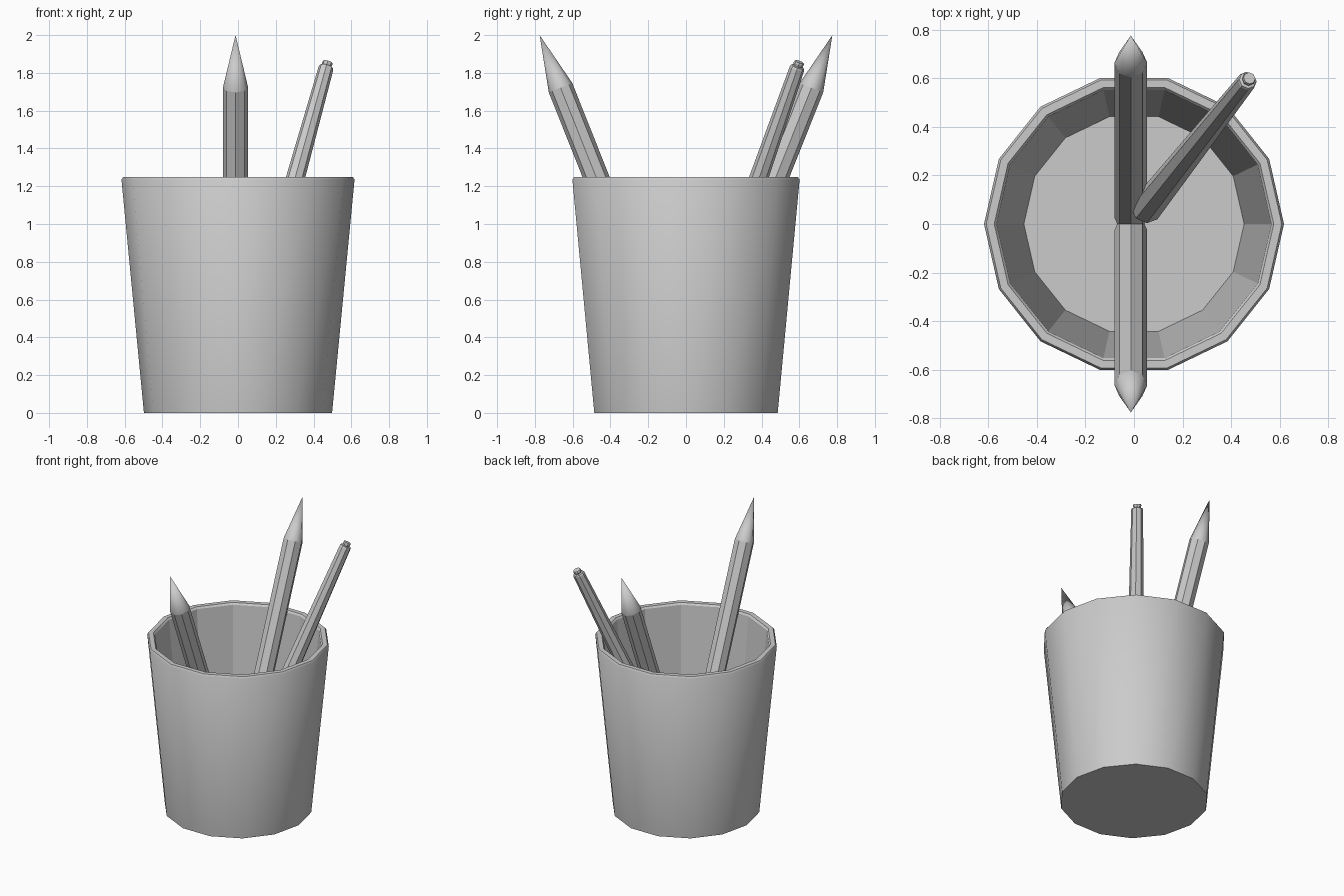
import bpy, math
from mathutils import Vector

if "Cube" in bpy.data.objects:
    bpy.data.objects.remove(bpy.data.objects["Cube"])


def lathe(name, profile, sides, smooth_bands, base=(0, 0, 0), axis=(0, 0, 1)):
    """Revolve (radius, height) points about an axis; radius 0 closes to a point."""
    verts, rings, faces, smooth = [], [], [], []
    rot = Vector((0, 0, 1)).rotation_difference(Vector(axis).normalized())
    for r, h in profile:
        n = sides if r > 0 else 1
        rings.append([len(verts) + i % n for i in range(sides)])
        for i in range(n):
            a = math.tau * i / sides
            p = Vector((r * math.cos(a), r * math.sin(a), h))
            verts.append(rot @ p + Vector(base))
    for b in range(len(rings) - 1):
        lo, hi = rings[b], rings[b + 1]
        for i in range(sides):
            j = (i + 1) % sides
            faces.append(list(dict.fromkeys((lo[i], lo[j], hi[j], hi[i]))))
            smooth.append(b in smooth_bands)
    # flat end caps
    for ring, flip in ((rings[0], True), (rings[-1], False)):
        if len(set(ring)) > 1:
            faces.append(ring[::-1] if flip else ring)
            smooth.append(False)
    mesh = bpy.data.meshes.new(name)
    mesh.from_pydata(verts, [], faces)
    mesh.polygons.foreach_set("use_smooth", smooth)
    ob = bpy.data.objects.new(name, mesh)
    bpy.context.collection.objects.link(ob)
    # keep creases between wall, rim and caps
    for e in mesh.edges:
        lens = [p for p in mesh.polygons if set(e.vertices) <= set(p.vertices)]
        if len(lens) == 2 and lens[0].normal.angle(lens[1].normal) > math.radians(50):
            e.use_edge_sharp = True
    return ob


# Tapered cup: outer wall, rounded rim, inner wall, floor
lathe("cup", [(0.498, 0), (0.617, 1.235), (0.608, 1.248), (0.575, 1.248),
              (0.565, 1.235), (0.453, 0.09)], 14, {0, 1, 2, 3})

# Two sharpened pencils leaning to the front and back
for name, s in (("front_pencil", -1), ("back_pencil", 1)):
    base = Vector((-0.013, s * 0.025, 0.115))
    axis = Vector((-0.013, s * 0.775, 2.0)) - base
    length = axis.length
    lathe(name, [(0.067, 0), (0.067, length - 0.30), (0, length)], 8, {1}, base, axis)

# Tapered pen with a small end button
base = Vector((0.05, 0.065, 0.33))
axis = Vector((0.475, 0.60, 1.858)) - base
length = axis.length
lathe("pen", [(0.065, 0), (0.040, length - 0.037), (0.036, length - 0.027),
              (0.024, length - 0.024), (0.028, length - 0.010), (0.025, length)],
      8, set(), base, axis)
